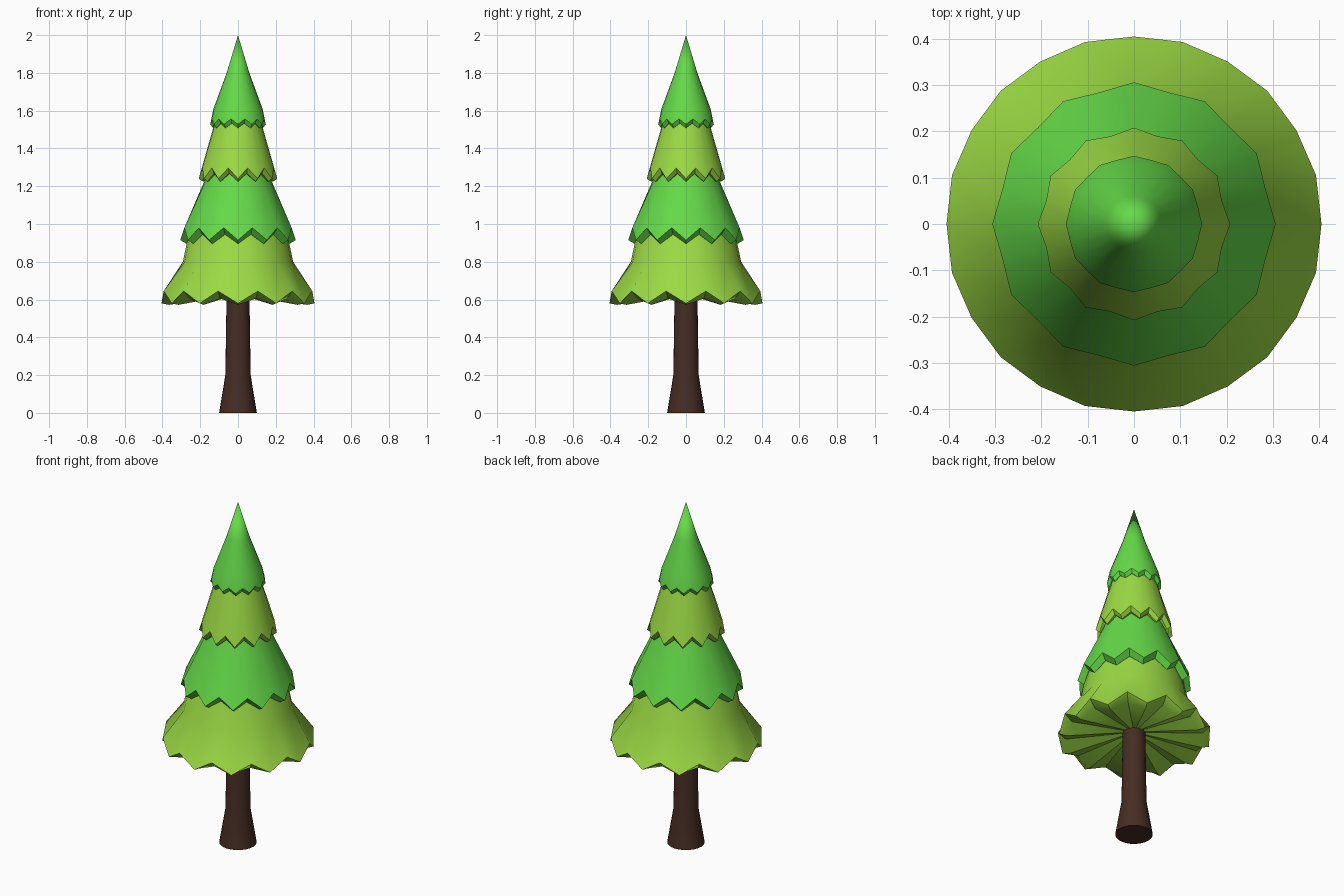
import bpy, bmesh, math

if "Cube" in bpy.data.objects:
    bpy.data.objects.remove(bpy.data.objects["Cube"])


def material(name, rgb):
    m = bpy.data.materials.new(name)
    m.diffuse_color = (*rgb, 1)
    m.use_nodes = True
    m.node_tree.nodes["Principled BSDF"].inputs["Base Color"].default_value = m.diffuse_color
    return m


GREEN = material("green", (0.13, 0.70, 0.065))
LIME = material("lime", (0.33, 0.70, 0.058))
BROWN = material("brown", (0.061, 0.026, 0.017))


def lathe(name, rows, mat, n=24):
    """Rows run bottom to top: (r, z), or (r, z, r_odd, z_odd) for a zigzag row; r = 0 is a pole."""
    bm = bmesh.new()
    rings = []
    for row in rows:
        if row[0] == 0:
            rings.append([bm.verts.new((0, 0, row[1]))] * n)
            continue
        pair = (row[:2], row[-2:])
        ring = []
        for i in range(n):
            r, z = pair[i % 2]
            a = 2 * math.pi * i / n
            ring.append(bm.verts.new((r * math.cos(a), r * math.sin(a), z)))
        rings.append(ring)
    for lo, hi in zip(rings, rings[1:]):
        for i in range(n):
            j = (i + 1) % n
            quad = [lo[i], lo[j], hi[j], hi[i]]
            bm.faces.new(list(dict.fromkeys(quad)))
    bmesh.ops.recalc_face_normals(bm, faces=bm.faces)
    me = bpy.data.meshes.new(name)
    bm.to_mesh(me)
    bm.free()
    me.materials.append(mat)
    me.shade_smooth()
    me.set_sharp_from_angle(angle=math.radians(35))
    ob = bpy.data.objects.new(name, me)
    bpy.context.collection.objects.link(ob)
    return ob


# Trunk with flared foot
lathe("trunk", [(0, 0), (0.10, 0), (0.067, 0.2), (0.06, 0.66), (0, 0.66)], BROWN)

# Foliage tiers: underside pole, inner hem, outer zigzag hem, then the body
lathe("foliage_bottom", [
    (0, 0.63),
    (0.365, 0.572, 0.365, 0.605),
    (0.405, 0.58, 0.407, 0.645),
    (0.292, 0.8), (0.25, 1.0), (0.19, 1.12), (0, 1.12)], LIME)

lathe("foliage_lower_middle", [
    (0, 0.94),
    (0.272, 0.895, 0.265, 0.945),
    (0.306, 0.915, 0.294, 0.98),
    (0.177, 1.23), (0.13, 1.36), (0, 1.36)], GREEN)

lathe("foliage_upper_middle", [
    (0, 1.26),
    (0.187, 1.225, 0.18, 1.268),
    (0.208, 1.24, 0.196, 1.297),
    (0.125, 1.53), (0.085, 1.66), (0, 1.66)], LIME)

lathe("foliage_top", [
    (0, 1.53),
    (0.132, 1.508, 0.129, 1.533),
    (0.147, 1.528, 0.143, 1.556),
    (0.13, 1.61), (0.06, 1.8), (0, 2.0)], GREEN)
